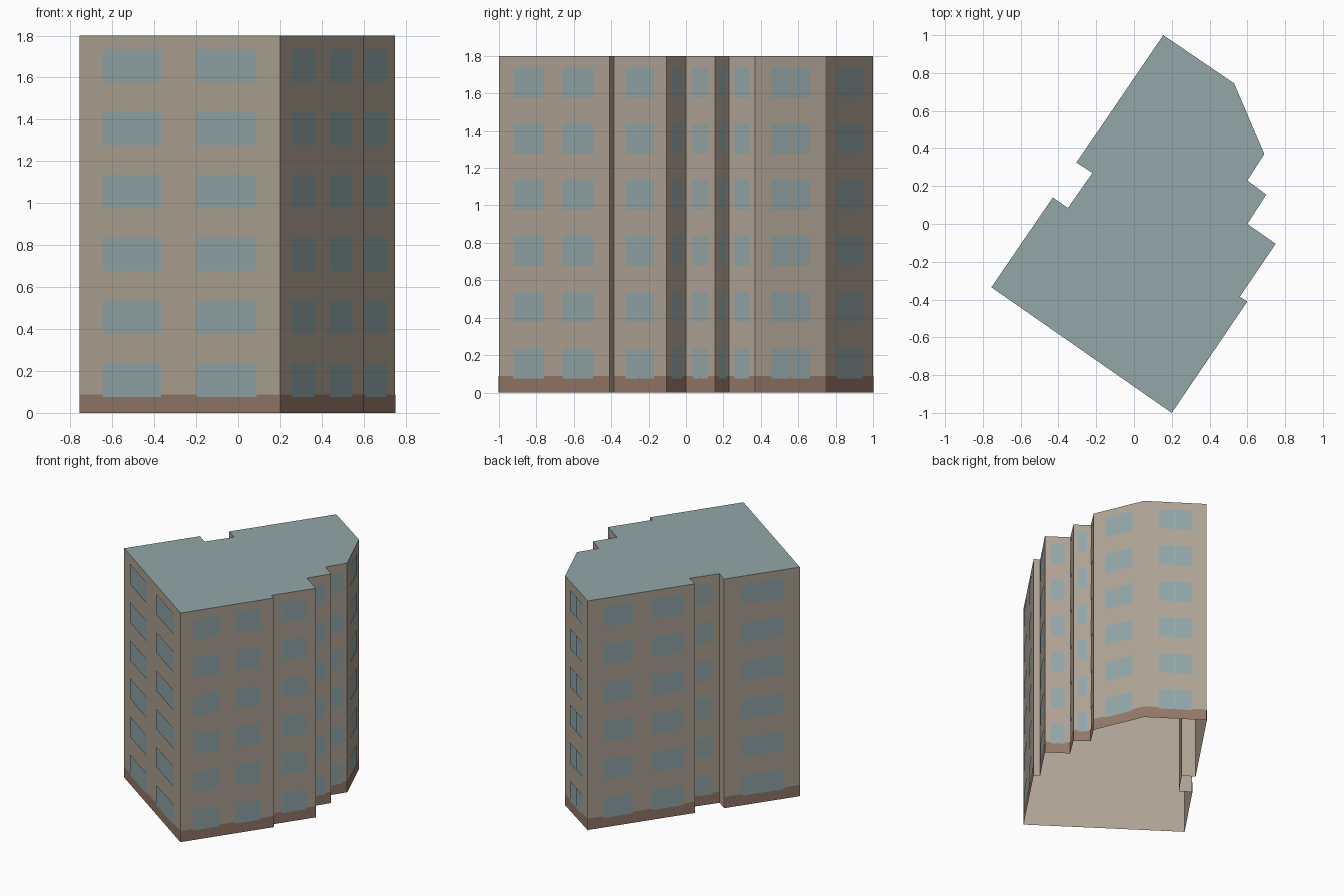
import bpy
from mathutils import Vector

cube = bpy.data.objects.get("Cube")
if cube:
    bpy.data.objects.remove(cube, do_unlink=True)


def material(name, rgb):
    m = bpy.data.materials.new(name)
    m.use_nodes = True
    m.diffuse_color = (*rgb, 1)
    m.node_tree.nodes["Principled BSDF"].inputs["Base Color"].default_value = (*rgb, 1)
    return m


WALL = material("warm beige wall", (0.434, 0.371, 0.301))
ROOF = material("grey green roof", (0.292, 0.386, 0.390))
GLASS = material("blue grey glass", (0.292, 0.386, 0.397))
BASE = material("brown plinth", (0.296, 0.188, 0.141))

HEIGHT, PLINTH = 1.8, 0.088
FLOORS, STOREY, SILL, GLASS_H = 6, 0.3, 0.076, 0.16

# Footprint corners, anticlockwise from the front corner
plan = [Vector(p) for p in [
    (0.20, -1.0), (0.60, -0.41), (0.56, -0.385), (0.75, -0.105), (0.60, 0.0),
    (0.70, 0.155), (0.60, 0.23), (0.69, 0.37), (0.53, 0.745), (0.155, 1.0),
    (-0.305, 0.325), (-0.22, 0.27), (-0.35, 0.085), (-0.43, 0.14), (-0.755, -0.335)]]
edges = list(zip(plan, plan[1:] + plan[:1]))

# Window spans along each wall as fractions of its length
PAIR = [(0.23, 0.494), (0.506, 0.77)]
spans = {0: [(0.13, 0.41), (0.58, 0.855)],
         9: [(0.14, 0.42), (0.60, 0.89)],
         13: [(0.23, 0.78)],
         14: [(0.115, 0.408), (0.586, 0.885)]}


def panel(a, b, span, z0, z1, offset=0.0):
    """Upright quad on the wall from a to b, pushed outwards by offset."""
    d = b - a
    out = Vector((d.y, -d.x)).normalized() * offset
    p, q = a + d * span[0] + out, a + d * span[1] + out
    return [(*p, z0), (*q, z0), (*q, z1), (*p, z1)]


def build(name, polygons, mat):
    verts = [v for poly in polygons for v in poly]
    faces, start = [], 0
    for poly in polygons:
        faces.append(range(start, start + len(poly)))
        start += len(poly)
    mesh = bpy.data.meshes.new(name)
    mesh.from_pydata(verts, [], [tuple(f) for f in faces])
    mesh.materials.append(mat)
    obj = bpy.data.objects.new(name, mesh)
    bpy.context.collection.objects.link(obj)
    return obj


# Outer walls, open underneath
build("walls", [panel(a, b, (0, 1), 0, HEIGHT) for a, b in edges], WALL)

# Flat roof
build("roof", [[(*p, HEIGHT) for p in plan]], ROOF)

# Plinth band and windows, left off the very short returns
long_walls = [(i, a, b) for i, (a, b) in enumerate(edges) if (b - a).length > 0.11]
build("plinth", [panel(a, b, (0, 1), 0, PLINTH, 0.002) for i, a, b in long_walls], BASE)
for floor in range(FLOORS):
    z = SILL + floor * STOREY
    build(f"windows_floor_{floor + 1}",
          [panel(a, b, s, z, z + GLASS_H, 0.004)
           for i, a, b in long_walls for s in spans.get(i, PAIR)], GLASS)
